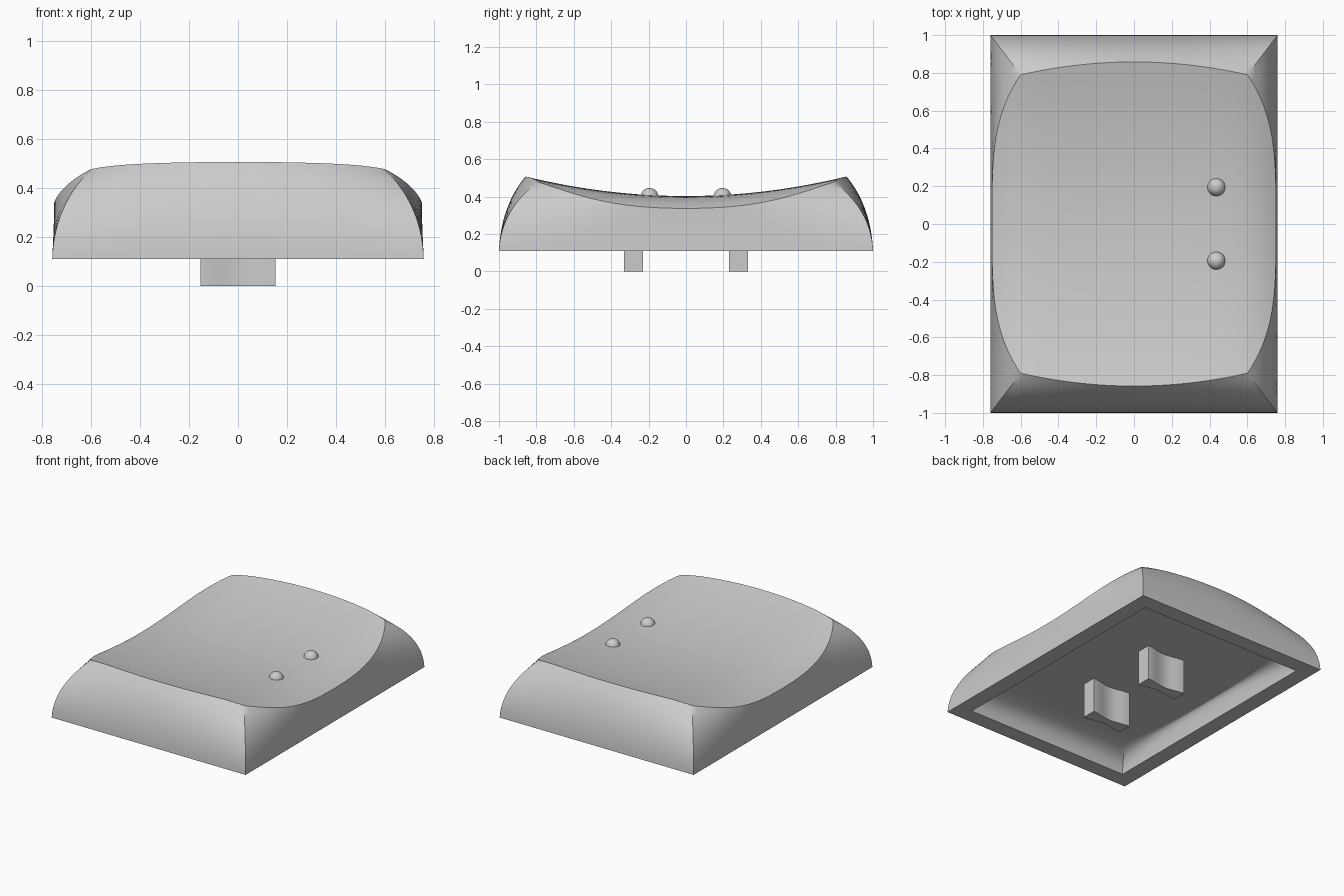
import bpy, bmesh, math

cube = bpy.data.objects.get("Cube")
if cube:
    bpy.data.objects.remove(cube, do_unlink=True)

mat = bpy.data.materials.new("plain grey")
mat.use_nodes = True
GREY = (0.6, 0.6, 0.6, 1)
mat.diffuse_color = GREY
mat.node_tree.nodes["Principled BSDF"].inputs["Base Color"].default_value = GREY

HX, HY, BASE = 0.76, 1.0, 0.11      # half sizes and height of the lower edge
CX, CY = 0.6, 0.79                  # corner of the top rim
CEILING = 0.25                      # flat roof of the hollow underside
N = 24                              # steps along half a side


def finish(bm, name, angle=30):
    bmesh.ops.recalc_face_normals(bm, faces=bm.faces)
    mesh = bpy.data.meshes.new(name)
    bm.to_mesh(mesh)
    bm.free()
    mesh.materials.append(mat)
    obj = bpy.data.objects.new(name, mesh)
    bpy.context.collection.objects.link(obj)
    bpy.ops.object.select_all(action='DESELECT')
    bpy.context.view_layer.objects.active = obj
    obj.select_set(True)
    bpy.ops.object.shade_smooth_by_angle(angle=math.radians(angle))
    return obj


def dish(x, y):
    """Height of the saddle-shaped top."""
    return 0.403 - 0.066 * (abs(x) / 0.752) ** 7 + 0.142 * y * y


def ceiling(x, y):
    return CEILING


def outline():
    """Pairs of base and rim plan points, counter-clockwise."""
    steps = [i / N for i in range(-N, N)]
    side = [((HX, HY * u), (0.752 - 0.152 * abs(u) ** 3.6, CY * u)) for u in steps]
    end = [((-HX * u, HY), (-CX * u, 0.858 - 0.068 * u * u)) for u in steps]
    half = side + end
    return half + [((-a, -b), (-c, -d)) for (a, b), (c, d) in half]


def shell_rings(base_scale, rim_scale, height, lift):
    """Rings up the bowed wall, then inward over the top; lift sets the bow."""
    rings = []
    pairs = [((a * base_scale[0], b * base_scale[1]), (c * rim_scale, d * rim_scale))
             for (a, b), (c, d) in outline()]
    for i in range(15):
        t = i / 14
        w0, w1, w2 = (1 - t) ** 2, 2 * t * (1 - t), t * t
        ring = []
        for (a, b), (c, d) in pairs:
            top = height(c, d)
            ring.append((a * (w0 + 0.99 * w1) + c * w2,
                         b * (w0 + 0.99 * w1) + d * w2,
                         BASE * w0 + (BASE + lift * (top - BASE)) * w1 + top * w2))
        rings.append(ring)
    for i in range(1, 16):
        s = 1 - i / 16
        rings.append([(c * s, d * s, height(c * s, d * s)) for _, (c, d) in pairs])
    return rings


# Hollow cap: outer shell and inner cavity joined along the flat lower edge
bm = bmesh.new()
outer = shell_rings((1, 1), 1, dish, 0.6)
inner = shell_rings((0.85, 0.887), 0.81, ceiling, 1)
loops = [[bm.verts.new(p) for p in ring] for ring in outer[::-1] + inner]
for low, high in zip(loops, loops[1:]):
    for i in range(len(low)):
        j = (i + 1) % len(low)
        bm.faces.new((low[i], low[j], high[j], high[i]))
for loop, height in ((loops[0], dish), (loops[-1], ceiling)):
    centre = bm.verts.new((0, 0, height(0, 0)))
    for i in range(len(loop)):
        bm.faces.new((loop[i], loop[(i + 1) % len(loop)], centre))
finish(bm, "cap_shell", 35)

for label, sign in (("front", -1), ("back", 1)):
    # Small round touch bumps
    bm = bmesh.new()
    bmesh.ops.create_uvsphere(bm, u_segments=32, v_segments=16, radius=0.048)
    bump = finish(bm, label + "_touch_bump", 60)
    bump.location = (0.436, 0.195 * sign, 0.398)

    # Mounting prongs with a hollow worn into both broad faces
    bm = bmesh.new()
    edge = []
    for i in range(21):
        u = i / 10 - 1
        edge.append((0.153 * u, 0.051 - 0.022 * math.cos(math.pi * u / 2) ** 2))
    profile = edge + [(x, -y) for x, y in reversed(edge)]
    face = bm.faces.new([bm.verts.new((x, y + 0.28 * sign, 0)) for x, y in profile])
    up = bmesh.ops.extrude_face_region(bm, geom=[face])
    bmesh.ops.translate(bm, vec=(0, 0, CEILING + 0.005),
                        verts=[v for v in up["geom"] if isinstance(v, bmesh.types.BMVert)])
    finish(bm, label + "_mounting_prong")
